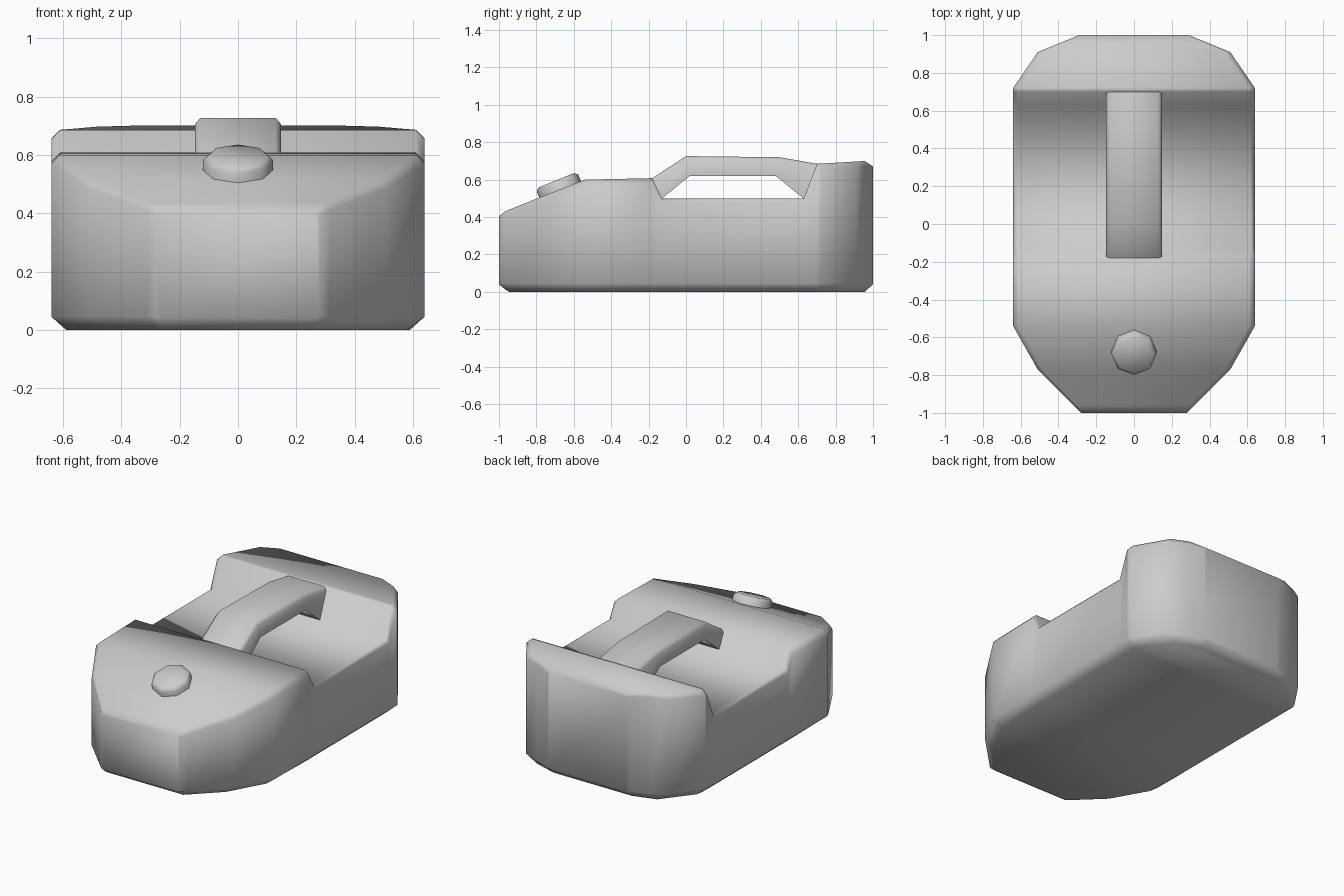
import bpy, bmesh, math
from mathutils import Matrix

if "Cube" in bpy.data.objects:
    bpy.data.objects.remove(bpy.data.objects["Cube"])


def finish(name, bm, angle):
    bmesh.ops.recalc_face_normals(bm, faces=bm.faces)
    mesh = bpy.data.meshes.new(name)
    bm.to_mesh(mesh)
    bm.free()
    obj = bpy.data.objects.new(name, mesh)
    bpy.context.collection.objects.link(obj)
    bpy.ops.object.select_all(action='DESELECT')
    obj.select_set(True)
    bpy.context.view_layer.objects.active = obj
    bpy.ops.object.shade_smooth_by_angle(angle=math.radians(angle))
    return obj


def loft(name, sections, angle):
    """Skin right-hand half sections, mirrored in x, into a closed solid."""
    bm = bmesh.new()
    rings = []
    for half in sections:
        pts = half + [(-x, y, z) for x, y, z in reversed(half)]
        rings.append([bm.verts.new(p) for p in pts])
    n = len(rings[0])
    for a, b in zip(rings, rings[1:]):
        for i in range(n):
            j = (i + 1) % n
            bm.faces.new((a[i], a[j], b[j], b[i]))
    bm.faces.new(rings[0])
    bm.faces.new(rings[-1])
    return finish(name, bm, angle)


# Container body: y, half width, bottom half width, bottom z, top z, rim chamfer
stations = [
    (-1.00, 0.28, 0.265, 0.04, 0.405, 0.01),
    (-0.965, 0.315, 0.268, 0.012, 0.432, 0.02),
    (-0.945, 0.335, 0.27, 0.0, 0.44, 0.02),
    (-0.77, 0.51, 0.45, 0.0, 0.51, 0.025),
    (-0.54, 0.64, 0.58, 0.0, 0.60, 0.03),
    (-0.18, 0.64, 0.59, 0.0, 0.608, 0.03),
    (-0.13, 0.64, 0.59, 0.0, 0.50, 0.02),
    (0.63, 0.64, 0.59, 0.0, 0.50, 0.02),
    (0.70, 0.64, 0.585, 0.0, 0.685, 0.03),
    (0.72, 0.64, 0.58, 0.0, 0.686, 0.03),
    (0.91, 0.51, 0.43, 0.0, 0.697, 0.03),
    (0.955, 0.40, 0.28, 0.0, 0.70, 0.03),
    (1.00, 0.29, 0.27, 0.04, 0.67, 0.01),
]
loft("container_body",
     [[(wb, y, zb), (w, y, 0.045), (w, y, zt - c), (w - c, y, zt)]
      for y, w, wb, zb, zt, c in stations], 75)

# Handle bridging the recess: top y, top z, underside y, underside z
bridge = [
    (-0.18, 0.608, -0.13, 0.498),
    (0.00, 0.726, 0.02, 0.62),
    (0.50, 0.72, 0.48, 0.62),
    (0.70, 0.685, 0.63, 0.498),
]
loft("carry_handle",
     [[(0.147, yb, zb), (0.147, yt, zt - 0.02), (0.13, yt, zt)]
      for yt, zt, yb, zb in bridge], 50)

# Eight-sided filler cap, square to the sloping front
bm = bmesh.new()
bmesh.ops.create_cone(bm, cap_ends=True, segments=8,
                      radius1=0.12, radius2=0.12, depth=0.10)
rim = [e for e in bm.edges if all(v.co.z > 0 for v in e.verts)]
bmesh.ops.bevel(bm, geom=rim, offset=0.016, segments=1, affect='EDGES')
place = (Matrix.Translation((0, -0.693, 0.597))
         @ Matrix.Rotation(math.radians(22), 4, 'X')
         @ Matrix.Translation((0, 0, -0.05)))
bmesh.ops.transform(bm, matrix=place, verts=bm.verts)
finish("filler_cap", bm, 50)
